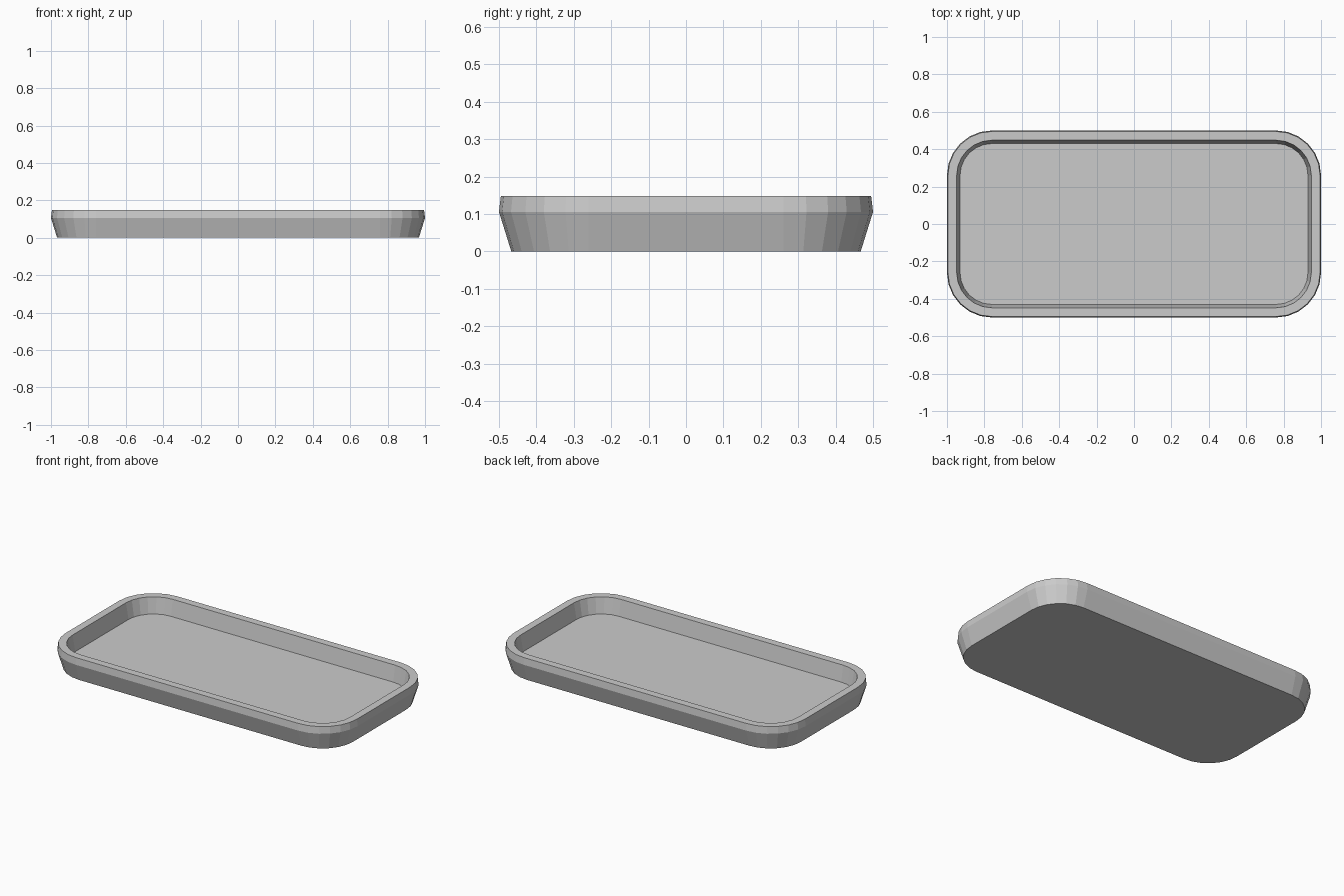
import bpy, bmesh
from math import sin, cos, pi

if "Cube" in bpy.data.objects:
    bpy.data.objects.remove(bpy.data.objects["Cube"])

SEGMENTS = 6          # facets per rounded corner
CX, CY = 0.76, 0.26   # corner centres

# (corner radius, height) from the outer base, over the rim, to the inner floor
PROFILE = [(0.207, 0.0), (0.24, 0.106), (0.235, 0.148), (0.188, 0.148), (0.17, 0.05)]


def rounded_loop(bm, radius, z):
    verts = []
    for q, (sx, sy) in enumerate([(1, 1), (-1, 1), (-1, -1), (1, -1)]):
        for i in range(SEGMENTS + 1):
            a = (q + i / SEGMENTS) * pi / 2
            verts.append(bm.verts.new((sx * CX + radius * cos(a),
                                       sy * CY + radius * sin(a), z)))
    return verts


# Tray: stacked rounded rectangles bridged into walls
bm = bmesh.new()
loops = [rounded_loop(bm, r, z) for r, z in PROFILE]
for low, high in zip(loops, loops[1:]):
    n = len(low)
    for i in range(n):
        j = (i + 1) % n
        bm.faces.new((low[i], low[j], high[j], high[i]))

# Underside and inner floor
bm.faces.new(loops[0][::-1])
bm.faces.new(loops[-1])
bmesh.ops.recalc_face_normals(bm, faces=bm.faces)

mesh = bpy.data.meshes.new("tray")
bm.to_mesh(mesh)
bm.free()
tray = bpy.data.objects.new("tray", mesh)
bpy.context.collection.objects.link(tray)
